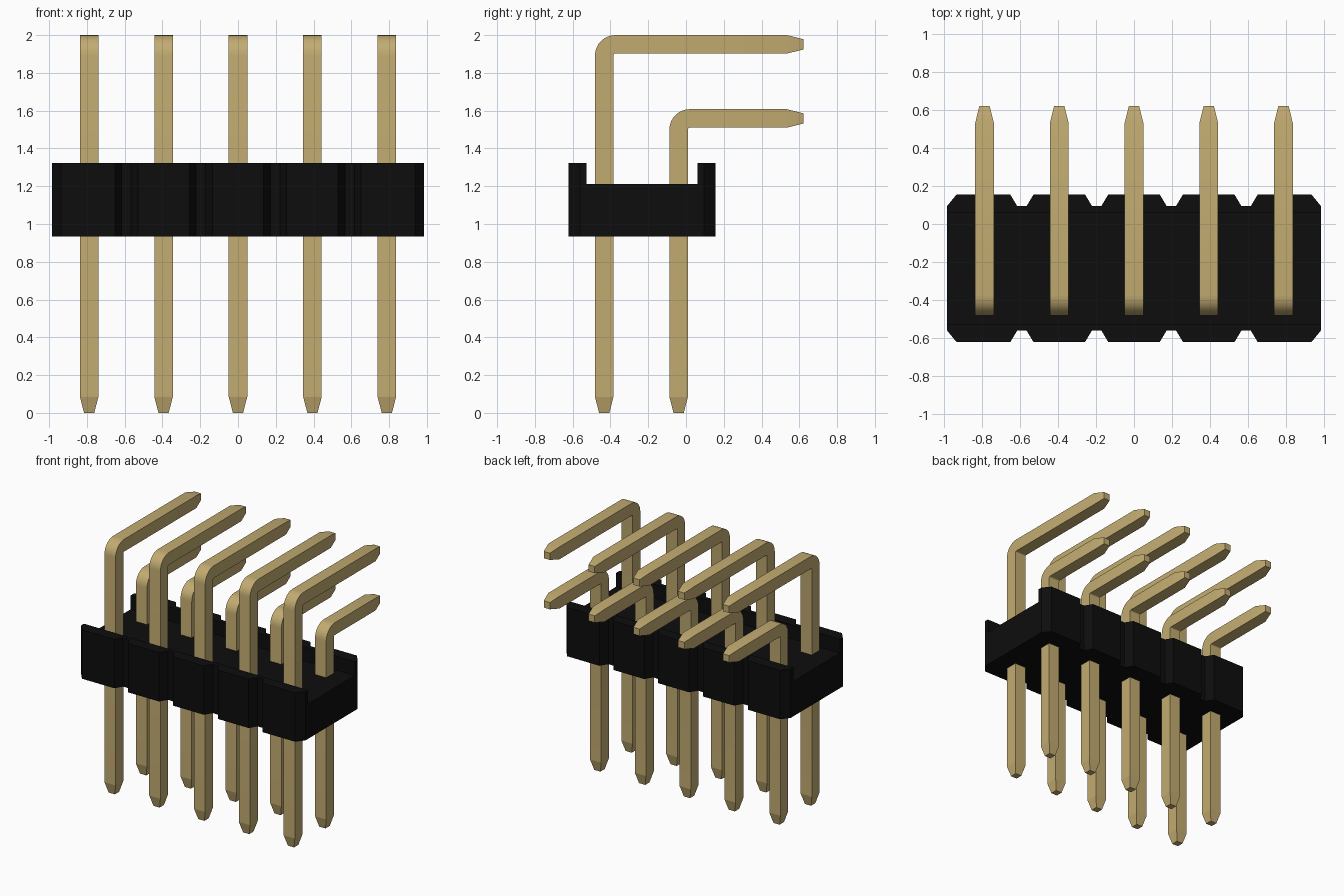
import bpy, bmesh, math
from mathutils import Vector

if "Cube" in bpy.data.objects:
    bpy.data.objects.remove(bpy.data.objects["Cube"], do_unlink=True)

PITCH = 0.394
COLUMNS = 5
HALF = 0.049          # half the pin thickness
TIP = 0.027           # half thickness at the pin ends


def material(name, colour, roughness):
    mat = bpy.data.materials.new(name)
    mat.use_nodes = True
    mat.diffuse_color = (*colour, 1)
    bsdf = mat.node_tree.nodes["Principled BSDF"]
    bsdf.inputs["Base Color"].default_value = (*colour, 1)
    bsdf.inputs["Roughness"].default_value = roughness
    return mat


def finish(name, bm, mat):
    bmesh.ops.recalc_face_normals(bm, faces=bm.faces)
    mesh = bpy.data.meshes.new(name)
    bm.to_mesh(mesh)
    bm.free()
    mesh.materials.append(mat)
    obj = bpy.data.objects.new(name, mesh)
    bpy.context.collection.objects.link(obj)
    return obj


def select_only(obj):
    bpy.ops.object.select_all(action='DESELECT')
    obj.select_set(True)
    bpy.context.view_layer.objects.active = obj


gold = material("gold metal", (0.54, 0.41, 0.165), 0.4)
black = material("black plastic", (0.004, 0.004, 0.004), 0.6)


# Housing: scalloped outline, extruded upward
def housing():
    y_front, y_back, depth = -0.622, 0.155, 0.06
    end = PITCH * COLUMNS / 2
    back = []
    for i in range(COLUMNS):
        cx = (i - (COLUMNS - 1) / 2) * PITCH
        first, last = i == 0, i == COLUMNS - 1
        back += [(-end if first else cx - 0.172, y_back - depth),
                 (cx - (0.148 if first else 0.136), y_back),
                 (cx + (0.148 if last else 0.136), y_back),
                 (end if last else cx + 0.172, y_back - depth)]
    front = [(x, y_front + y_back - y) for x, y in reversed(back)]
    bm = bmesh.new()
    face = bm.faces.new([bm.verts.new((x, y, 0.934)) for x, y in back + front])
    top = bmesh.ops.extrude_face_region(bm, geom=[face])["geom"]
    bmesh.ops.translate(bm, vec=(0, 0, 0.388),
                        verts=[v for v in top if isinstance(v, bmesh.types.BMVert)])
    body = finish("housing", bm, black)

    # Channel running the whole length between the two rims
    bm = bmesh.new()
    bmesh.ops.create_cube(bm, size=1)
    bmesh.ops.scale(bm, vec=(3, 0.588, 0.4), verts=bm.verts)
    bmesh.ops.translate(bm, vec=(0, -0.234, 1.412), verts=bm.verts)
    cutter = finish("channel_cutter", bm, black)
    cutter.hide_render = True
    cut = body.modifiers.new("channel", 'BOOLEAN')
    cut.operation = 'DIFFERENCE'
    cut.solver = 'EXACT'
    cut.object = cutter
    select_only(body)
    bpy.ops.object.modifier_apply(modifier=cut.name)
    bpy.data.objects.remove(cutter, do_unlink=True)


# Bent square pin: rings of four corners lofted along an L-shaped path
def pin_mesh(y, z_top):
    r_in, reach, steps = 0.01, 0.622, 8
    r_mid = r_in + HALF
    hub = Vector((0, y + r_mid, z_top - 2 * HALF - r_in))
    z_mid = z_top - HALF
    # ring = (centre, outward direction of the bend, half thickness)
    rings = [((0, y, 0), 180, TIP), ((0, y, 0.085), 180, HALF)]
    for i in range(steps + 1):
        a = 180 - 90 * i / steps
        d = Vector((0, math.cos(math.radians(a)), math.sin(math.radians(a))))
        rings.append((hub + d * r_mid, a, HALF))
    rings += [((0, 0.533, z_mid), 90, HALF), ((0, reach, z_mid), 90, TIP)]

    bm = bmesh.new()
    loops = []
    for centre, a, h in rings:
        d = Vector((0, math.cos(math.radians(a)), math.sin(math.radians(a))))
        side = Vector((1, 0, 0))
        loops.append([bm.verts.new(Vector(centre) + side * h * s + d * h * t)
                      for s, t in ((-1, -1), (1, -1), (1, 1), (-1, 1))])
    for a, b in zip(loops, loops[1:]):
        for k in range(4):
            n = (k + 1) % 4
            bm.faces.new((a[k], a[n], b[n], b[k]))
    bm.faces.new(loops[0])
    bm.faces.new(loops[-1])
    return bm


housing()

# Two rows of pins; each row shares one mesh
for row, y, z_top in (("tall_pin", -0.433, 2.0), ("short_pin", -0.039, 1.608)):
    first = finish(row + "_1", pin_mesh(y, z_top), gold)
    select_only(first)
    bpy.ops.object.shade_smooth_by_angle(angle=math.radians(14))
    for i in range(COLUMNS):
        pin = first
        if i:
            pin = first.copy()
            pin.name = f"{row}_{i + 1}"
            bpy.context.collection.objects.link(pin)
        pin.location.x = (i - (COLUMNS - 1) / 2) * PITCH
